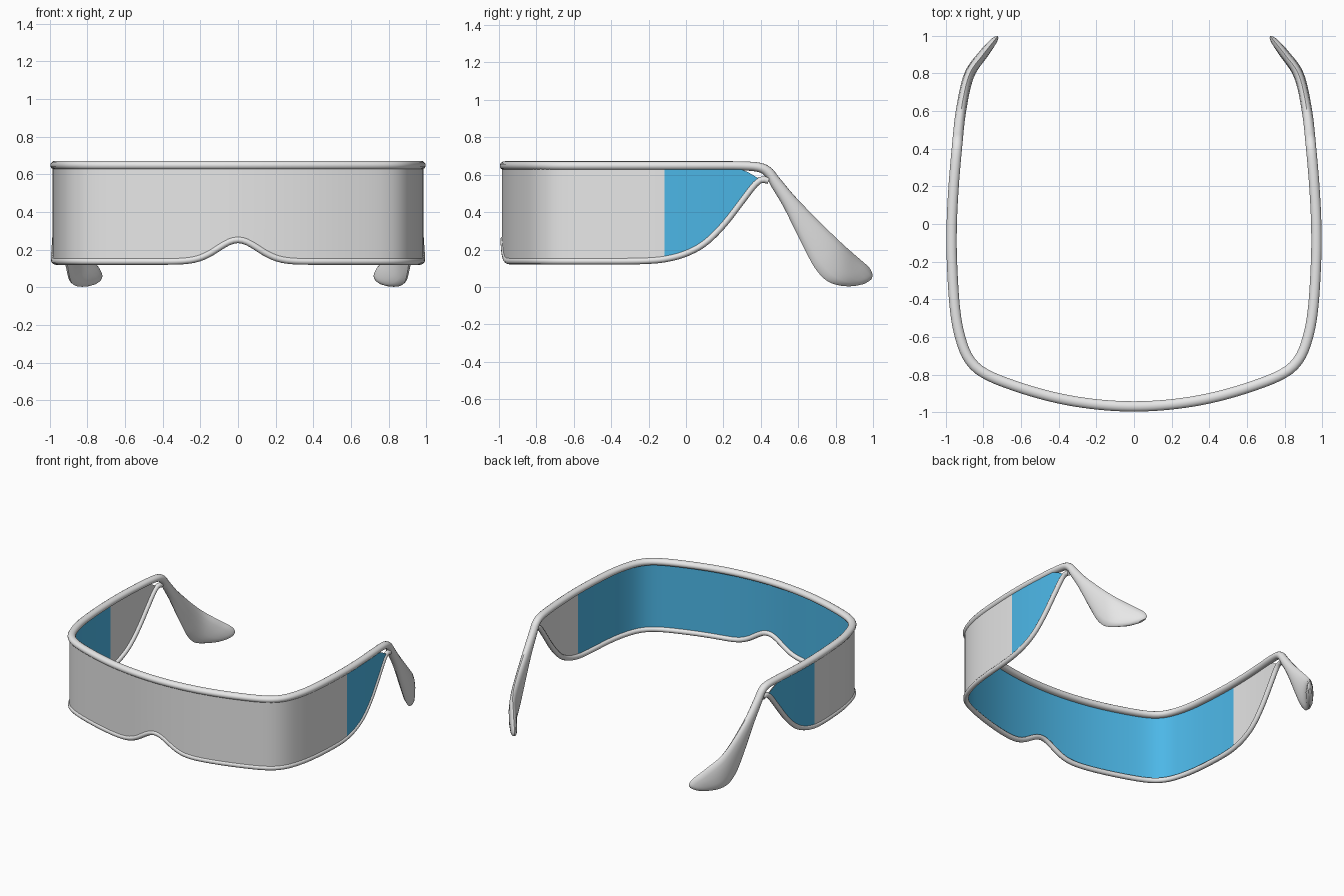
import bpy, bmesh, math
from mathutils import Vector

cube = bpy.data.objects.get("Cube")
if cube:
    bpy.data.objects.remove(cube)


def material(name, rgb):
    m = bpy.data.materials.new(name)
    m.use_nodes = True
    m.diffuse_color = (*rgb, 1)
    m.node_tree.nodes["Principled BSDF"].inputs["Base Color"].default_value = (*rgb, 1)
    return m


grey = material("light grey", (0.8, 0.8, 0.8))
blue = material("sky blue", (0.073, 0.474, 0.8))


def spline(pts, n):
    """Smooth samples through pts; the first and last points only steer the ends."""
    pts = [Vector(p) for p in pts]
    out = []
    for a, b, c, d in zip(pts, pts[1:], pts[2:], pts[3:]):
        for i in range(n):
            t = i / n
            out.append((b * 2 + (c - a) * t + (a * 2 - b * 5 + c * 4 - d) * t**2
                        + (b * 3 - a - c * 3 + d) * t**3) / 2)
    return out + [pts[-2]]


def interp(xs, ys, x):
    for i in range(1, len(xs) - 1):
        if x < xs[i]:
            break
    else:
        i = len(xs) - 1
    t = (x - xs[i - 1]) / (xs[i] - xs[i - 1])
    return ys[i - 1] + (ys[i] - ys[i - 1]) * t


# Half of the wrap-around outline, seen from above
plan = spline([(-.2, -.957), (0, -.968), (.2, -.957), (.4, -.925), (.6, -.87), (.78, -.8),
               (.87, -.725), (.92, -.61), (.95, -.45), (.966, -.2), (.967, 0), (.957, .2),
               (.94, .4), (.918, .6), (.875, .79), (.8, .9), (.72, 1.0), (.65, 1.09)], 10)
lengths = [0]
for p, q in zip(plan, plan[1:]):
    lengths.append(lengths[-1] + (q - p).length)
plan_y = [p.y for p in plan]


def along(y):
    return interp(plan_y, lengths, y)


def place(s, z, offset):
    """Point at arc length s and height z, pushed outward by offset."""
    p = interp(lengths, plan, s)
    t = (interp(lengths, plan, s + .01) - interp(lengths, plan, s - .01)).normalized()
    if s < .001:
        t = Vector((1, 0))
    return Vector((p.x + t.y * offset, p.y - t.x * offset, z))


# Lower edge: nose arch in front, sweeping up at the sides
side_edge = spline([(-.6, .138), (-.35, .138), (-.2, .141), (-.1, .152), (0, .18), (.1, .235),
                    (.2, .333), (.3, .462), (.36, .54), (.4, .573), (.45, .565), (.5, .54)], 6)
edge_y = [p.x for p in side_edge]
edge_z = [p.y for p in side_edge]


def lower(s):
    p = interp(lengths, plan, s)
    if p.y < -.35:
        return .138 + .115 * math.exp(-(p.x / .15) ** 2)
    return interp(edge_y, edge_z, p.y)


def spread(a, b, n):
    return [a + (b - a) * i / n for i in range(n + 1)]


def finish(bm, name, mats):
    me = bpy.data.meshes.new(name)
    bm.to_mesh(me)
    bm.free()
    for m in mats:
        me.materials.append(m)
    ob = bpy.data.objects.new(name, me)
    bpy.context.collection.objects.link(ob)
    bpy.ops.object.select_all(action='DESELECT')
    ob.select_set(True)
    bpy.context.view_layer.objects.active = ob
    bpy.ops.object.shade_smooth_by_angle(angle=math.radians(40))
    return ob


def loft(name, stations, sides=14):
    """Mirrored oval tube; station = low s, low z, high s, high z, half thickness, offset."""
    half = []
    for s0, z0, s1, z1, thick, off in stations:
        ring = []
        for k in range(sides):
            a = math.tau * k / sides
            t = .5 + .5 * math.cos(a)
            ring.append(place(s0 + (s1 - s0) * t, z0 + (z1 - z0) * t, off + thick * math.sin(a)))
        half.append(ring)
    mirrored = [[Vector((-v.x, v.y, v.z)) for v in r] for r in reversed(half[1:])]
    bm = bmesh.new()
    rings = [[bm.verts.new(v) for v in r] for r in mirrored + half]
    for r, q in zip(rings, rings[1:]):
        for k in range(sides):
            j = (k + 1) % sides
            bm.faces.new((r[k], r[j], q[j], q[k]))
    bm.faces.new(rings[0])
    bm.faces.new(rings[-1])
    bmesh.ops.recalc_face_normals(bm, faces=bm.faces)
    return finish(bm, name, [grey])


# Upper rim running on into the flattened ear paddles
arm = spline([(.1, .624, .1, .672, .028), (.25, .624, .25, .672, .028),
              (.375, .617, .39, .665, .028), (.425, .59, .455, .637, .028),
              (.46, .53, .5, .583, .028), (.52, .43, .58, .487, .028),
              (.585, .3, .67, .393, .028), (.64, .19, .76, .303, .028),
              (.69, .1, .85, .218, .028), (.75, .035, .93, .148, .027),
              (.82, .008, .978, .105, .025), (.89, .004, .997, .068, .02),
              (.945, .014, .99, .042, .01), (.98, .02, .985, .03, .002)], 5)
stations = [(s, .624, s, .672, .028, 0) for s in spread(0, along(.25), 56)[:-1]]
stations += [(along(a[0]), a[1], along(a[2]), a[3], a[4], 0) for a in arm]
loft("upper_rim_and_arms", stations)

# Lower rim, kept square to its own slope
stations = []
for s in spread(0, along(.44), 90):
    slope = math.atan2(lower(s + .004) - lower(abs(s - .004)), .008)
    if s == 0:
        slope = 0
    r = .018
    ds, dz = r * math.sin(slope), r * math.cos(slope)
    z = lower(s)
    stations.append((s + ds, z - dz, s - ds, z + dz, .018, .007))
loft("lower_rim", stations, 10)

# Lens: thin outer and inner skins whose colours swap behind the temples
swap_y = -.115
cols = spread(0, along(swap_y), 50) + spread(along(swap_y), along(.385), 24)[1:]
bm = bmesh.new()
for offset, outer in ((.016, True), (.009, False)):
    for sx in (1, -1):
        grid = []
        for s in cols:
            y = interp(lengths, plan, s).y
            top = .645 - (1.9 * (y - .2) ** 2 if y > .2 else 0)
            z0 = lower(s)
            column = []
            for z in spread(z0, max(top, z0 + .002), 3):
                v = place(s, z, offset)
                column.append(bm.verts.new((v.x * sx, v.y, v.z)))
            grid.append(column)
        for c, d in zip(grid, grid[1:]):
            for k in range(3):
                quad = [c[k], d[k], d[k + 1], c[k + 1]]
                if outer != (sx > 0):
                    quad.reverse()
                f = bm.faces.new(quad)
                front = interp(lengths, plan, cols[grid.index(c)] + .001).y < swap_y
                f.material_index = 0 if front == outer else 1
bmesh.ops.remove_doubles(bm, verts=bm.verts, dist=.0005)
finish(bm, "lens", [grey, blue])
